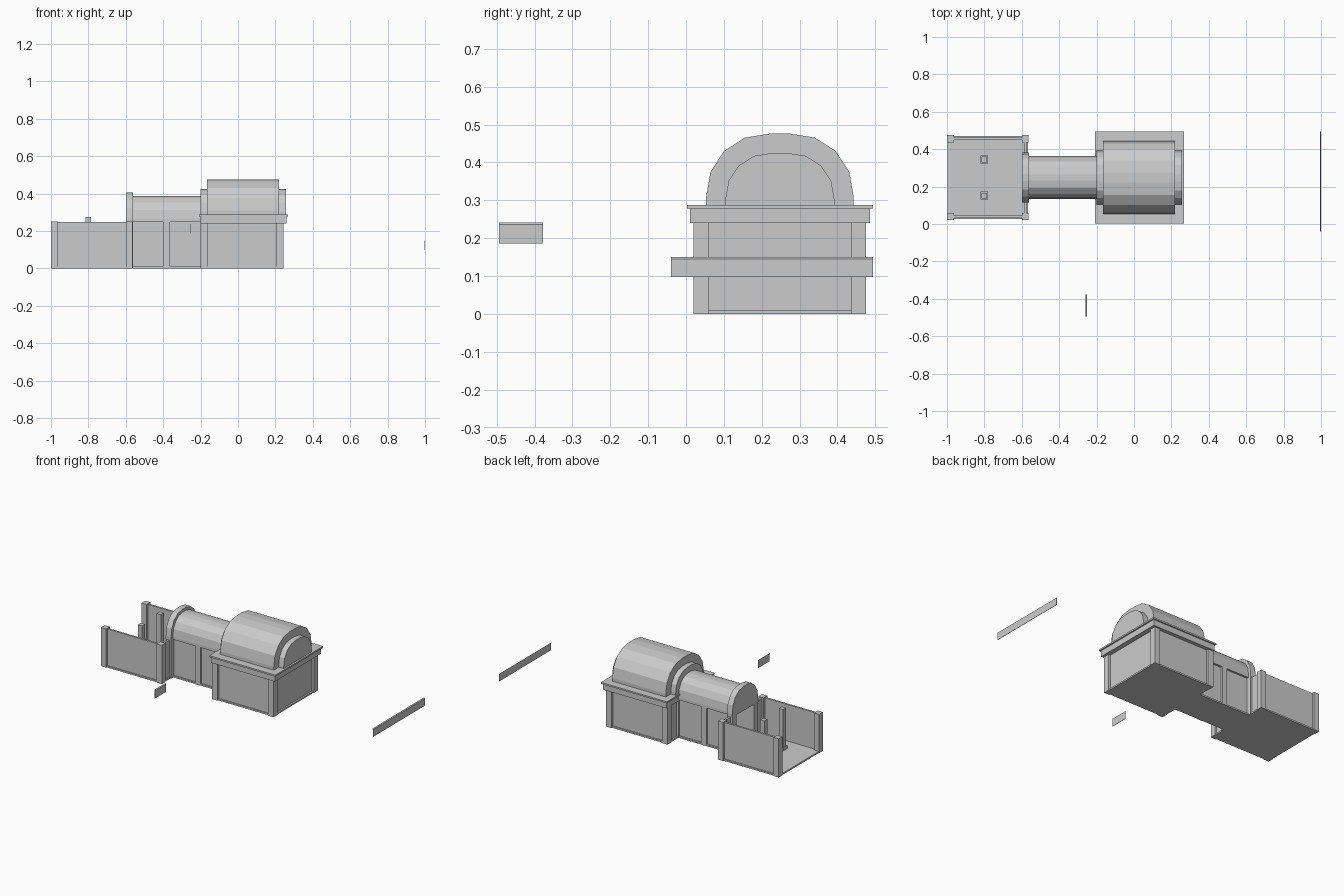
import bpy, bmesh

if "Cube" in bpy.data.objects:
    bpy.data.objects.remove(bpy.data.objects["Cube"])

CY = 0.248  # centre line of the building in y


def mesh_object(name, bm):
    bmesh.ops.recalc_face_normals(bm, faces=bm.faces)
    me = bpy.data.meshes.new(name)
    bm.to_mesh(me)
    bm.free()
    ob = bpy.data.objects.new(name, me)
    bpy.context.collection.objects.link(ob)
    return ob


def box(name, x0, x1, y0, y1, z0, z1):
    bm = bmesh.new()
    bmesh.ops.create_cube(bm, size=1)
    for v in bm.verts:
        v.co = ((x0 + x1) / 2 + v.co.x * (x1 - x0),
                (y0 + y1) / 2 + v.co.y * (y1 - y0),
                (z0 + z1) / 2 + v.co.z * (z1 - z0))
    return mesh_object(name, bm)


def pair(name, x0, x1, d0, d1, z0, z1):
    """Two boxes mirrored about the centre line, d = distance from it."""
    box(name + "_front", x0, x1, CY - d1, CY - d0, z0, z1)
    box(name + "_back", x0, x1, CY + d0, CY + d1, z0, z1)


def extrude(name, section, axis_from, axis_to):
    """Prism of a section in the y-z plane along x."""
    bm = bmesh.new()
    a = [bm.verts.new((axis_from, y, z)) for y, z in section]
    b = [bm.verts.new((axis_to, y, z)) for y, z in section]
    n = len(a)
    bm.faces.new(a)
    bm.faces.new(b[::-1])
    for i in range(n):
        j = (i + 1) % n
        bm.faces.new((a[i], a[j], b[j], b[i]))
    return mesh_object(name, bm)


# faceted barrel vault profile as fractions of half width and height
ARCH = [(1, 0), (1, .12), (.94, .47), (.755, .76), (.475, .945), (.14, 1)]


def vault(name, x0, x1, half, z0, z1):
    pts = ARCH + [(-u, v) for u, v in reversed(ARCH)]
    extrude(name, [(CY + u * half, z0 + v * (z1 - z0)) for u, v in pts], x0, x1)


# main hall: floor, recessed walls, corner pillars
box("hall_floor", -0.197, 0.238, CY - .222, CY + .222, 0, 0.01)
pair("hall_wall", -0.18, 0.227, .2, .214, 0.005, 0.245)
box("hall_end_wall", 0.213, 0.227, CY - .21, CY + .21, 0.005, 0.245)
pair("hall_door_wall", -0.187, -0.173, .09, .21, 0.005, 0.245)
for x in (-0.2, 0.203):
    pair("hall_pillar", x, x + .039, .189, .228, 0, 0.245)

# hall cornice, slab and stepped barrel roof
box("cornice", -0.2, 0.258, CY - .238, CY + .238, 0.24, 0.28)
box("roof_slab", -0.208, 0.267, CY - .246, CY + .246, 0.278, 0.288)
vault("hall_roof_inner", -0.2, 0.256, .144, 0.286, 0.425)
vault("hall_roof_outer", -0.165, 0.22, .195, 0.286, 0.476)

# passage between the courtyard and the hall
box("passage_floor", -0.6, -0.19, CY - .112, CY + .112, 0, 0.01)
pair("passage_wall", -0.58, -0.185, .09, .102, 0.005, 0.252)
for x in (-0.4, -0.2):
    pair("passage_pillar", x, x + .036, .08, .115, 0, 0.25)
pair("passage_gate_pillar", -0.6, -0.562, .09, .132, 0, 0.25)
vault("passage_roof", -0.59, -0.18, .115, 0.248, 0.387)
vault("passage_gate_arch", -0.6, -0.562, .134, 0.248, 0.406)

# open courtyard
box("court_floor", -0.997, -0.567, CY - .222, CY + .222, 0, 0.01)
pair("court_wall", -0.985, -0.58, .202, .215, 0.005, 0.247)
pair("court_end_wall", -0.588, -0.574, .125, .21, 0.005, 0.247)
for x in (-1.0, -0.6):
    pair("court_pillar", x, x + .037, .189, .227, 0, 0.252)

# two free-standing posts in the courtyard
pair("post_base", -0.822, -0.78, .075, .118, 0.008, 0.03)
pair("post", -0.816, -0.786, .081, .112, 0.01, 0.275)


# detached thin banners with a folded top edge
def banner(name, x, y0, y1, z0, z1):
    prof = [(x - .006, z1), (x, z1 - .005), (x, z0),
            (x - .002, z0), (x - .002, z1 - .006)]
    bm = bmesh.new()
    a = [bm.verts.new((px, y0, pz)) for px, pz in prof]
    b = [bm.verts.new((px, y1, pz)) for px, pz in prof]
    bm.faces.new(a)
    bm.faces.new(b[::-1])
    for i in range(5):
        j = (i + 1) % 5
        bm.faces.new((a[i], a[j], b[j], b[i]))
    mesh_object(name, bm)


banner("long_banner", 1.0, -0.04, 0.494, 0.098, 0.15)
banner("short_banner", -0.252, -0.494, -0.378, 0.186, 0.241)
